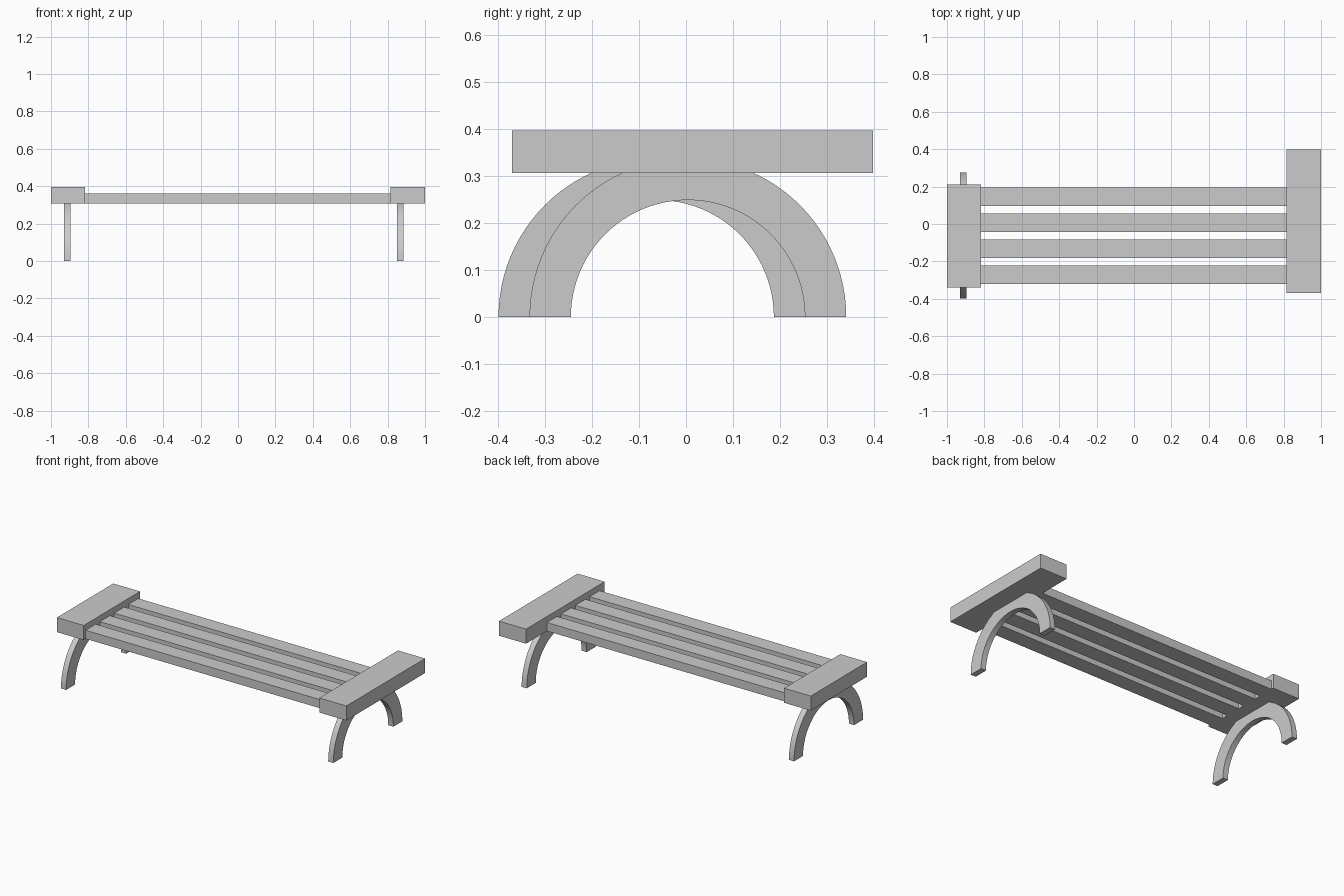
import bpy, bmesh, math

if "Cube" in bpy.data.objects:
    bpy.data.objects.remove(bpy.data.objects["Cube"])


def box(name, x0, x1, y0, y1, z0, z1):
    bm = bmesh.new()
    bmesh.ops.create_cube(bm, size=1)
    for v in bm.verts:
        v.co = ((x0 + x1) / 2 + v.co.x * (x1 - x0),
                (y0 + y1) / 2 + v.co.y * (y1 - y0),
                (z0 + z1) / 2 + v.co.z * (z1 - z0))
    return finish(name, bm)


def arch(name, x0, x1, yc, r_out, r_in, segs=48):
    # Half ring swept from one foot to the other
    bm = bmesh.new()
    rings = []
    for i in range(segs + 1):
        a = math.pi * i / segs
        rings.append([bm.verts.new((x, yc + r * math.cos(a), r * math.sin(a)))
                      for x, r in ((x0, r_in), (x1, r_in), (x1, r_out), (x0, r_out))])
    for a, b in zip(rings, rings[1:]):
        for j in range(4):
            k = (j + 1) % 4
            bm.faces.new((a[j], a[k], b[k], b[j]))
    bm.faces.new(rings[0])
    bm.faces.new(rings[-1])
    bmesh.ops.recalc_face_normals(bm, faces=bm.faces)
    obj = finish(name, bm)
    bpy.ops.object.select_all(action='DESELECT')
    obj.select_set(True)
    bpy.context.view_layer.objects.active = obj
    bpy.ops.object.shade_smooth_by_angle(angle=math.radians(30))
    return obj


def finish(name, bm):
    mesh = bpy.data.meshes.new(name)
    bm.to_mesh(mesh)
    bm.free()
    obj = bpy.data.objects.new(name, mesh)
    bpy.context.collection.objects.link(obj)
    return obj


UNDER, TOP = 0.307, 0.397

# End blocks: the right one is longer
box("left_end_block", -1.0, -0.817, -0.34, 0.21, UNDER, TOP)
box("right_end_block", 0.815, 1.0, -0.37, 0.398, UNDER, TOP)

# Four seat slats between the blocks
for i in range(4):
    yc = -0.272 + i * 0.139
    box(f"seat_slat_{i + 1}", -0.817, 0.815, yc - 0.049, yc + 0.049, UNDER, 0.36)

# Arched legs, offset from each other in depth
arch("left_arch_leg", -0.931, -0.896, -0.062, 0.337, 0.249)
arch("right_arch_leg", 0.85, 0.885, 0.004, 0.337, 0.249)
